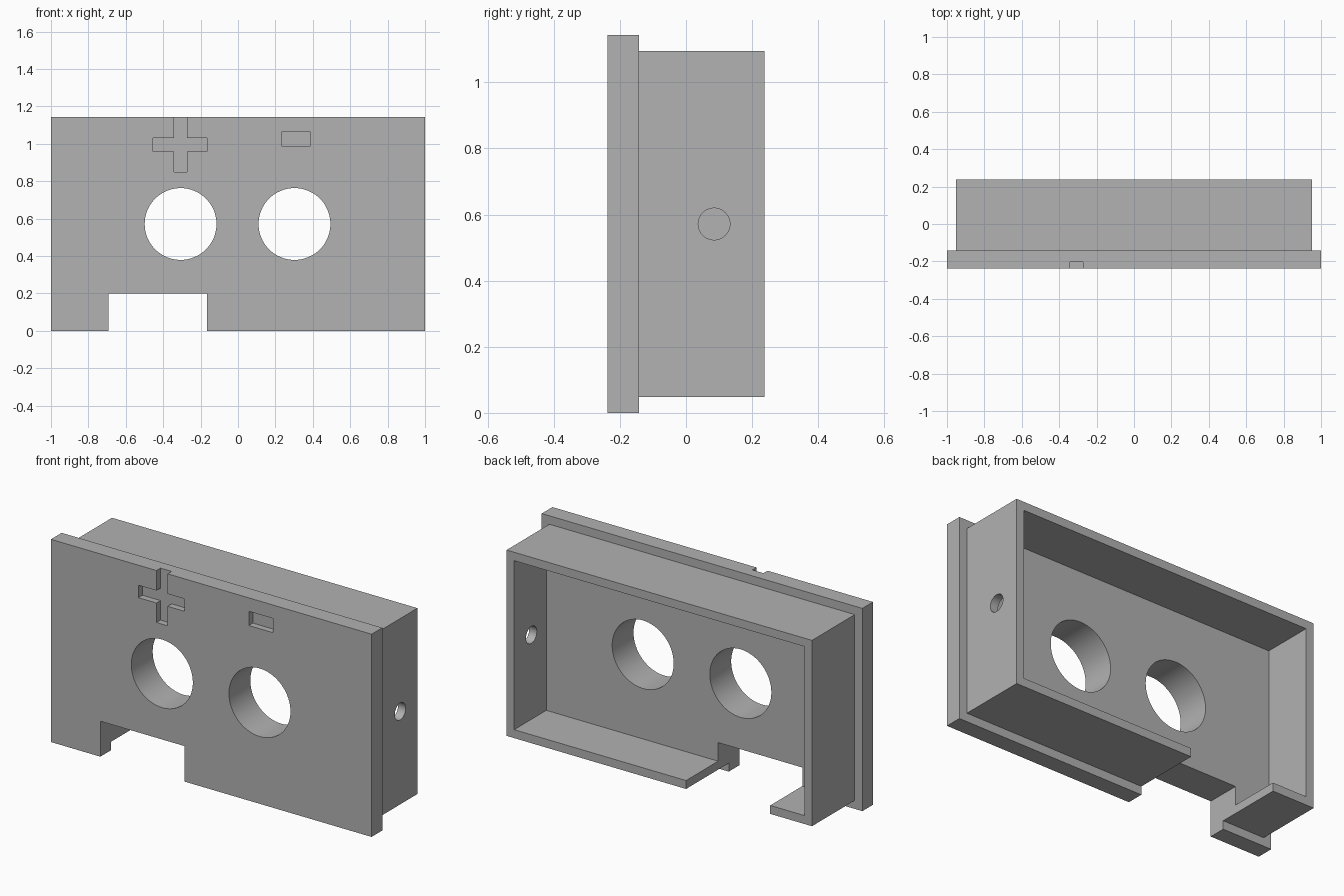
import bpy
from math import pi

cube = bpy.data.objects.get("Cube")
if cube:
    bpy.data.objects.remove(cube, do_unlink=True)

# One plain grey
grey = bpy.data.materials.new("plain_grey")
grey.use_nodes = True
COLOUR = (0.445, 0.445, 0.445, 1)
grey.diffuse_color = COLOUR
grey.node_tree.nodes["Principled BSDF"].inputs["Base Color"].default_value = COLOUR


def finish(name):
    ob = bpy.context.object
    ob.name = name
    bpy.ops.object.transform_apply(location=True, rotation=True, scale=True)
    ob.data.materials.append(grey)
    return ob


def box(name, x, y, z):
    """Box from (min, max) pairs."""
    spans = (x, y, z)
    bpy.ops.mesh.primitive_cube_add(size=1, location=[(a + b) / 2 for a, b in spans])
    bpy.context.object.scale = [b - a for a, b in spans]
    return finish(name)


def cylinder(name, radius, depth, centre, rotation):
    bpy.ops.mesh.primitive_cylinder_add(vertices=64, radius=radius, depth=depth,
                                        location=centre, rotation=rotation)
    return finish(name)


def combine(target, tool, operation):
    """Apply a boolean and drop the tool."""
    mod = target.modifiers.new(operation, "BOOLEAN")
    mod.operation, mod.solver, mod.object = operation, "EXACT", tool
    bpy.context.view_layer.objects.active = target
    bpy.ops.object.modifier_apply(modifier=mod.name)
    bpy.data.objects.remove(tool, do_unlink=True)


FRONT, BACK, TOP = -0.238, 0.238, 1.143
LIP = 0.0476          # step of the face plate, also the wall thickness
MID = TOP / 2

# Face plate joined to the rear box
housing = box("housing", (-1, 1), (FRONT, FRONT + 2 * LIP), (0, TOP))
rear = box("rear_box", (-1 + LIP, 1 - LIP), (FRONT + LIP, BACK), (LIP, TOP - LIP))
combine(housing, rear, "UNION")

# Open cavity, bottom notch, recessed plus and minus marks
groove = (FRONT - 0.1, FRONT + 0.036)
cutters = [
    box("cavity", (-1 + 2 * LIP, 1 - 2 * LIP), (FRONT + 4 * LIP, BACK + 0.1),
        (2 * LIP, TOP - 2 * LIP)),
    box("notch", (-0.692, -0.167), (-0.5, 0.5), (-0.1, 0.2)),
    box("minus_mark", (0.234, 0.386), groove, (0.987, 1.067)),
]
plus = box("plus_mark", (-0.455, -0.167), groove, (0.96, 1.03))
combine(plus, box("plus_upright", (-0.342, -0.273), groove, (0.85, 1.2)), "UNION")
cutters.append(plus)

# Two round openings and the small side hole on the left wall
for x in (-0.307, 0.302):
    cutters.append(cylinder("round_opening", 0.192, 1, (x, 0, MID), (pi / 2, 0, 0)))
cutters.append(cylinder("side_hole", 0.048, 0.3, (0.93, 0.085, MID), (0, pi / 2, 0)))

for cutter in cutters:
    combine(housing, cutter, "DIFFERENCE")

# Keep a single material slot, smooth only the bores
housing.data.materials.clear()
housing.data.materials.append(grey)
for poly in housing.data.polygons:
    poly.material_index = 0
bpy.ops.object.select_all(action="DESELECT")
housing.select_set(True)
bpy.context.view_layer.objects.active = housing
bpy.ops.object.shade_smooth_by_angle(angle=pi / 6)
